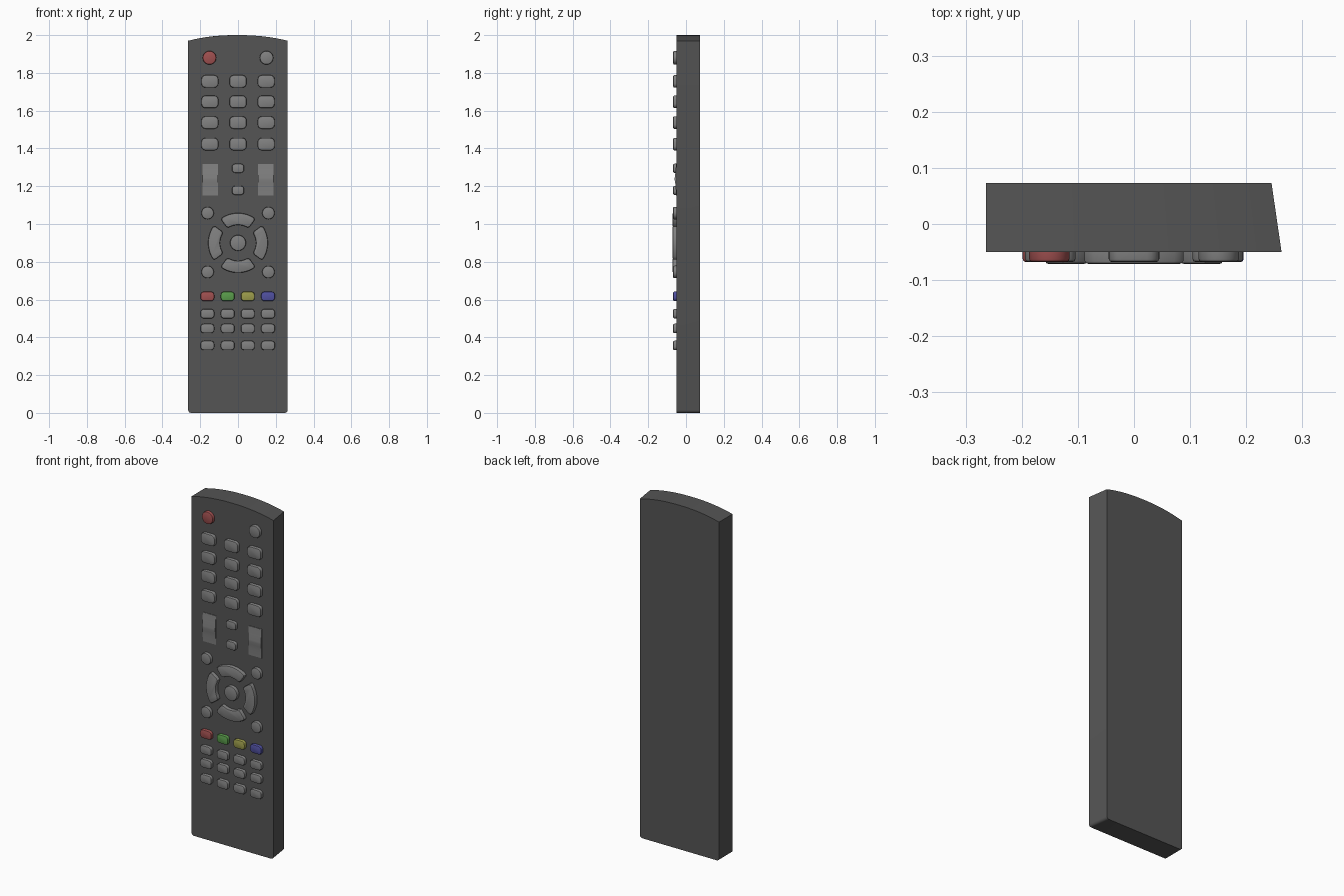
import bpy, bmesh, math

if "Cube" in bpy.data.objects:
    bpy.data.objects.remove(bpy.data.objects["Cube"])

FRONT = -0.05
BACK = 0.0735


def material(name, rgb):
    m = bpy.data.materials.new(name)
    m.diffuse_color = (*rgb, 1)
    m.use_nodes = True
    m.node_tree.nodes["Principled BSDF"].inputs["Base Color"].default_value = m.diffuse_color
    return m


DARK = material("dark_grey", (0.09, 0.09, 0.09))
GREY = material("mid_grey", (0.22, 0.22, 0.22))
RED = material("red", (0.35, 0.08, 0.08))
GREEN = material("green", (0.10, 0.33, 0.07))
YELLOW = material("yellow", (0.33, 0.33, 0.07))
BLUE = material("blue", (0.08, 0.08, 0.35))


def loft(name, loops, mat, smooth=True):
    """Closed solid through matching loops of 3D points."""
    bm = bmesh.new()
    rings = [[bm.verts.new(p) for p in loop] for loop in loops]
    n = len(rings[0])
    for a, b in zip(rings, rings[1:]):
        for i in range(n):
            j = (i + 1) % n
            bm.faces.new((a[i], a[j], b[j], b[i]))
    bm.faces.new(rings[0])
    bm.faces.new(rings[-1])
    bmesh.ops.recalc_face_normals(bm, faces=bm.faces)
    me = bpy.data.meshes.new(name)
    bm.to_mesh(me)
    bm.free()
    ob = bpy.data.objects.new(name, me)
    bpy.context.collection.objects.link(ob)
    me.materials.append(mat)
    if smooth:
        bpy.ops.object.select_all(action='DESELECT')
        bpy.context.view_layer.objects.active = ob
        ob.select_set(True)
        bpy.ops.object.shade_smooth_by_angle(angle=math.radians(30))
    return ob


def rounded_rect(w, h, r, steps=5):
    def outline(inset):
        rr = r - inset
        pts = []
        for k, (sx, sz) in enumerate(((1, 1), (-1, 1), (-1, -1), (1, -1))):
            for s in range(steps):
                a = math.pi / 2 * (k + s / (steps - 1))
                pts.append((sx * (w / 2 - r) + rr * math.cos(a),
                            sz * (h / 2 - r) + rr * math.sin(a)))
        return pts
    return outline


def disc(r, n=32):
    return lambda inset: [((r - inset) * math.cos(2 * math.pi * i / n),
                           (r - inset) * math.sin(2 * math.pi * i / n)) for i in range(n)]


def sector(r0, r1, mid, half, n=14):
    """Ring segment with softened corners."""
    def outline(inset):
        a, b = r0 + inset, r1 - inset
        c = 0.012
        pts = []
        for r, inward, sign in ((b, -c, 1), (a, c, -1)):
            h = half - inset / r
            d = c / r
            arc = [(r + inward, -h), (r + inward * 0.3, -h + d * 0.3)]
            arc += [(r, -h + d + (2 * h - 2 * d) * i / n) for i in range(n + 1)]
            arc += [(r + inward * 0.3, h - d * 0.3), (r + inward, h)]
            pts += arc[::sign]
        return [(r * math.cos(mid + t), r * math.sin(mid + t)) for r, t in pts]
    return outline


def button(name, x, z, outline, mat=GREY, top=-0.068, bevel=0.006):
    levels = ((FRONT + 0.005, 0), (top + bevel, 0),
              (top + bevel * 0.3, bevel * 0.3), (top, bevel))
    loft(name, [[(x + px, y, z + pz) for px, pz in outline(i)] for y, i in levels], mat)


# Body: arched top, small bottom corner radii, right side tapering to the back
def body_outline(y, right):
    left, c = -0.264, 0.015
    pts = []
    for cx, a0 in ((left + c, math.pi), (right - c, 1.5 * math.pi)):
        for s in range(5):
            a = a0 + math.pi / 2 * s / 4
            pts.append((cx + c * math.cos(a), y, c + c * math.sin(a)))
    for i in range(25):
        t = 1 - 2 * i / 24
        x = (left + right) / 2 + t * (right - left) / 2
        pts.append((x, y, 2.0 - 0.03 * abs(t) ** 2.2))
    return pts


loft("body", [body_outline(FRONT, 0.263), body_outline(BACK, 0.245)], DARK)

# Power and source buttons
button("power_button", -0.151, 1.88, disc(0.036), RED)
button("source_button", 0.151, 1.88, disc(0.036))

# Number pad
for r, z in enumerate((1.755, 1.647, 1.537, 1.423)):
    for c, x in enumerate((-0.149, 0, 0.149)):
        button(f"number_button_{r}_{c}", x, z, rounded_rect(0.09, 0.066, 0.022))

# Rocker keys with a ridge across the middle
for side, x in (("left", -0.147), ("right", 0.147)):
    profile = [(-0.045, 1.318), (-0.053, 1.318), (-0.056, 1.275), (-0.060, 1.243),
               (-0.060, 1.232), (-0.057, 1.215), (-0.0545, 1.19), (-0.053, 1.15),
               (-0.045, 1.15)]
    loft(f"{side}_rocker", [[(x + s * 0.042, y, z) for y, z in profile]
                            for s in (-1, 1)], GREY)

# Small keys between the rockers
for i, z in enumerate((1.295, 1.178)):
    button(f"middle_button_{i}", 0, z, rounded_rect(0.064, 0.048, 0.017))

# Navigation pad: centre, four ring segments and four corner buttons
button("ok_button", 0, 0.90, disc(0.042), top=-0.07)
for i, d in enumerate(("right", "up", "left", "down")):
    button(f"{d}_arrow_button", 0, 0.90,
           sector(0.095, 0.158, i * math.pi / 2, math.radians(36)), top=-0.0715)
for i, x in enumerate((-0.161, 0.161)):
    for j, z in enumerate((1.058, 0.746)):
        button(f"corner_button_{i}_{j}", x, z, disc(0.033))

# Coloured row and the three grey rows below it
columns = (-0.162, -0.055, 0.052, 0.159)
key = rounded_rect(0.073, 0.05, 0.018)
for x, (n, m) in zip(columns, (("red", RED), ("green", GREEN),
                               ("yellow", YELLOW), ("blue", BLUE))):
    button(f"{n}_button", x, 0.617, key, m)
for r, z in enumerate((0.525, 0.447, 0.357)):
    for c, x in enumerate(columns):
        button(f"lower_button_{r}_{c}", x, z, key)
